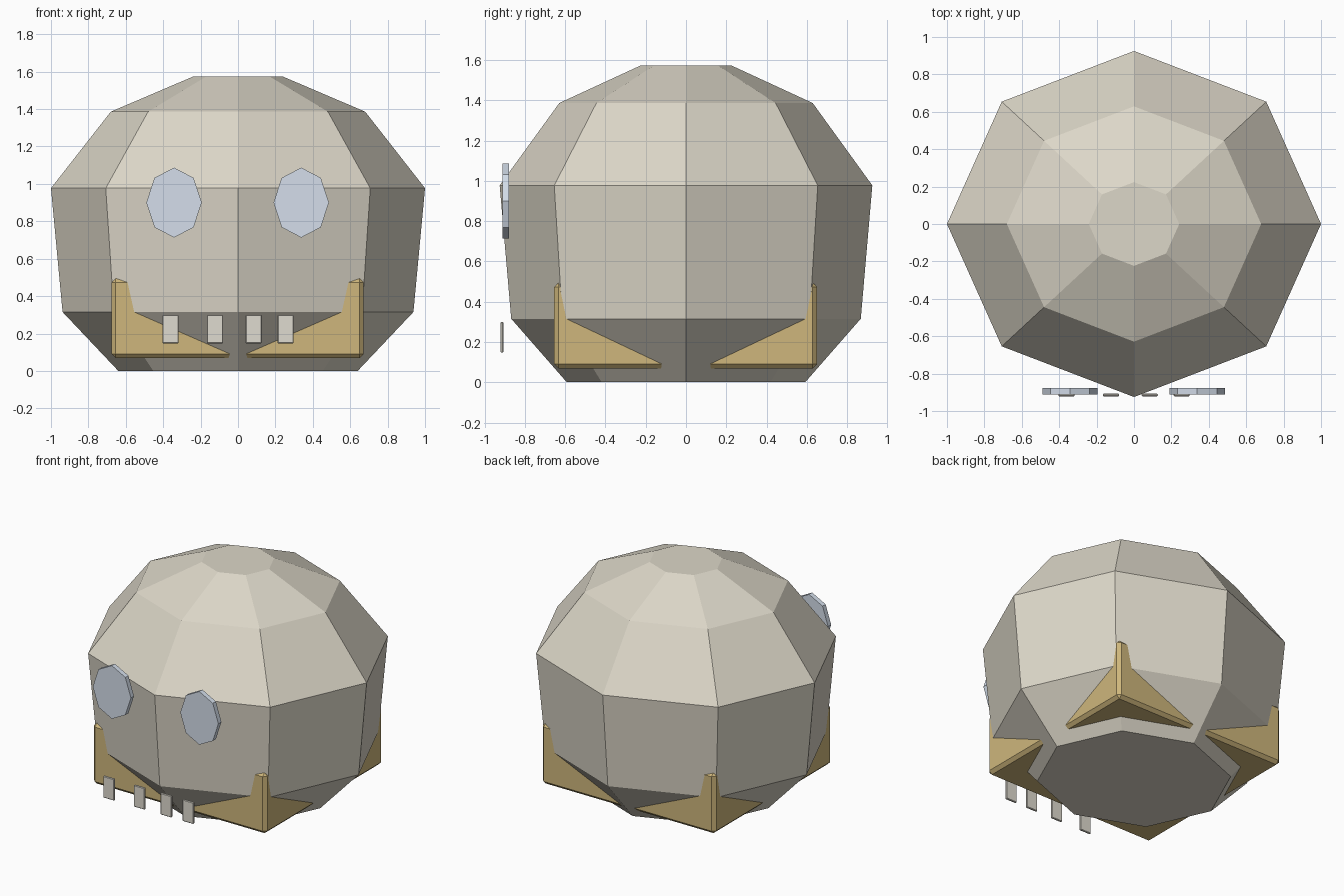
import bpy, bmesh, math
from mathutils import Matrix

if "Cube" in bpy.data.objects:
    bpy.data.objects.remove(bpy.data.objects["Cube"])


def paint(name, rgb):
    m = bpy.data.materials.new(name)
    m.diffuse_color = (*rgb, 1)
    m.use_nodes = True
    m.node_tree.nodes["Principled BSDF"].inputs["Base Color"].default_value = m.diffuse_color
    return m


STONE = paint("stone", (0.72, 0.68, 0.58))
GOLD = paint("gold", (0.62, 0.47, 0.20))
GLASS = paint("pale_blue", (0.66, 0.73, 0.83))
IVORY = paint("ivory", (0.74, 0.71, 0.63))


def add_object(name, bm, mat, bevel=0):
    bmesh.ops.recalc_face_normals(bm, faces=bm.faces)
    mesh = bpy.data.meshes.new(name)
    bm.to_mesh(mesh)
    bm.free()
    mesh.materials.append(mat)
    ob = bpy.data.objects.new(name, mesh)
    bpy.context.collection.objects.link(ob)
    if bevel:
        mod = ob.modifiers.new("bevel", 'BEVEL')
        mod.width = bevel
        mod.segments = 1
    return ob


def box(name, centre, size, mat, bevel):
    bm = bmesh.new()
    bmesh.ops.create_cube(bm, size=1, matrix=Matrix.Translation(centre) @ Matrix.Diagonal((*size, 1)))
    return add_object(name, bm, mat, bevel)


# Domed body: stacked eight-sided rings (radius, height), slightly squashed in y
PROFILE = [(0.64, 0), (0.938, 0.315), (1.0, 0.977), (0.68, 1.386), (0.242, 1.573)]
bm = bmesh.new()
rings = [[bm.verts.new((r * math.cos(i * math.pi / 4), 0.925 * r * math.sin(i * math.pi / 4), z))
          for i in range(8)] for r, z in PROFILE]
for a, b in zip(rings, rings[1:]):
    for i in range(8):
        j = (i + 1) % 8
        bm.faces.new((a[i], a[j], b[j], b[i]))
bm.faces.new(rings[0])
bm.faces.new(rings[-1])
add_object("body", bm, STONE)

# Bevelled block whose corners poke through the body as four brackets
box("corner_block", (-0.002, -0.002, 0.282), (1.348, 1.306, 0.426), GOLD, 0.022)

# Eyes: flat oval eight-sided discs
for side, x in (("left", -0.342), ("right", 0.338)):
    bm = bmesh.new()
    bmesh.ops.create_cone(bm, cap_ends=True, segments=8, radius1=1, radius2=1, depth=1,
                          matrix=Matrix.Translation((x, -0.895, 0.9))
                          @ Matrix.Diagonal((0.148, 0.034, 0.187, 1))
                          @ Matrix.Rotation(math.pi / 2, 4, 'X'))
    add_object("eye_" + side, bm, GLASS)

# Teeth: thin plates along the lower front
for i, x in enumerate((-0.361, -0.123, 0.084, 0.255)):
    box(f"tooth_{i + 1}", (x, -0.914, 0.223), (0.086, 0.015, 0.152), IVORY, 0.004)
